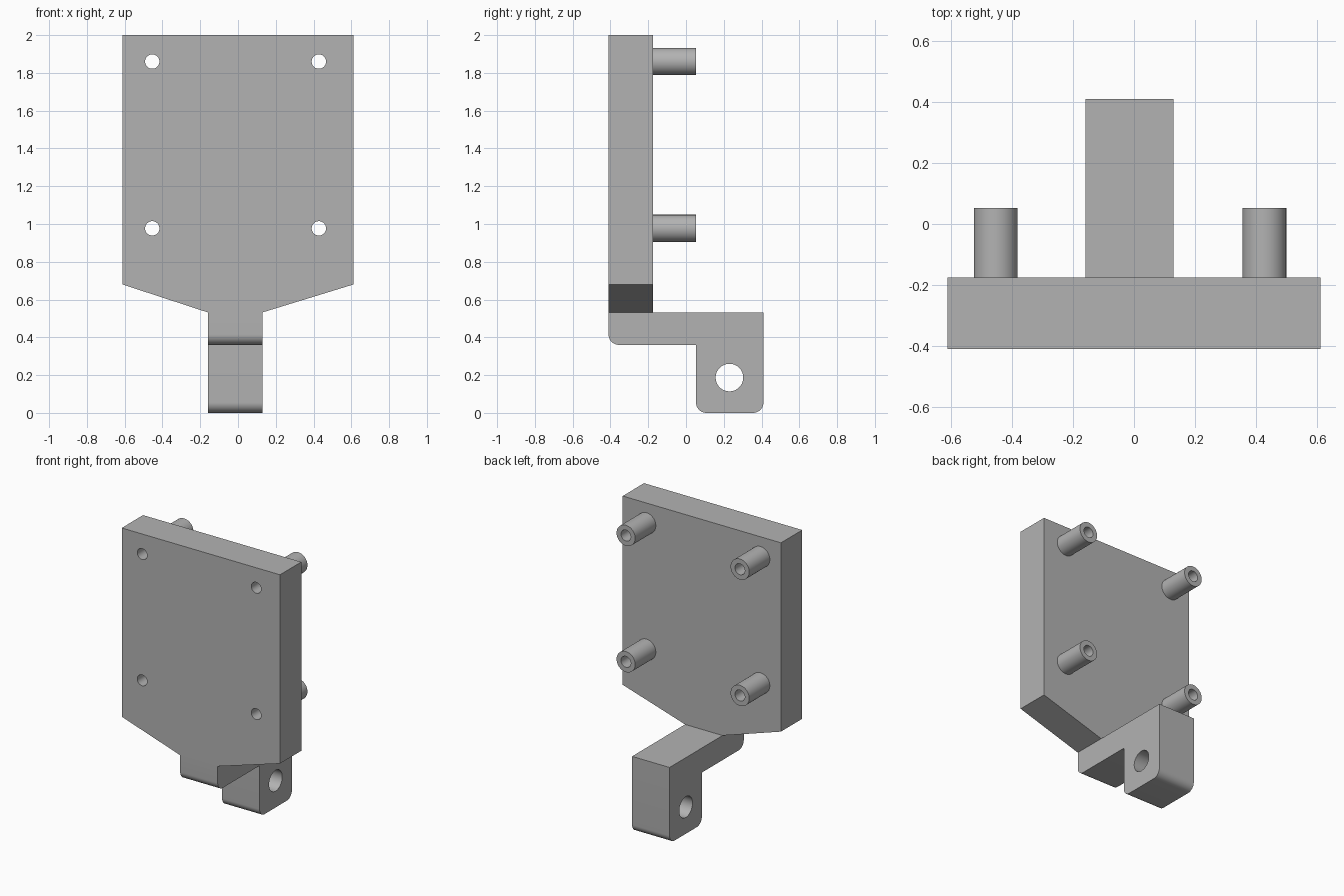
import bpy
import bmesh
from math import cos, sin, pi, radians
from mathutils import Matrix, Vector

cube = bpy.data.objects.get("Cube")
if cube:
    bpy.data.objects.remove(cube, do_unlink=True)

grey = bpy.data.materials.new("plain grey")
grey.use_nodes = True
colour = (0.45, 0.45, 0.45, 1)
grey.diffuse_color = colour
grey.node_tree.nodes["Principled BSDF"].inputs["Base Color"].default_value = colour

FRONT, PLATE_BACK, POST_END = -0.41, -0.175, 0.053
ARM_LEFT, ARM_RIGHT, ARM_TOP = 0.13, -0.16, 0.532


def make_object(name, bm):
    bmesh.ops.recalc_face_normals(bm, faces=bm.faces)
    mesh = bpy.data.meshes.new(name)
    bm.to_mesh(mesh)
    bm.free()
    mesh.materials.append(grey)
    obj = bpy.data.objects.new(name, mesh)
    bpy.context.collection.objects.link(obj)
    return obj


def prism(name, outline, offset):
    """Extrude a closed outline of 3D points along an offset."""
    bm = bmesh.new()
    face = bm.faces.new([bm.verts.new(p) for p in outline])
    new = bmesh.ops.extrude_face_region(bm, geom=[face], use_keep_orig=True)["geom"]
    bmesh.ops.translate(bm, vec=offset,
                        verts=[v for v in new if isinstance(v, bmesh.types.BMVert)])
    return make_object(name, bm)


def rod(name, start, end, radius):
    """Cylinder between two points."""
    start, end = Vector(start), Vector(end)
    axis = end - start
    turn = axis.to_track_quat("Z", "Y").to_matrix().to_4x4()
    bm = bmesh.new()
    bmesh.ops.create_cone(bm, cap_ends=True, segments=64, radius1=radius,
                          radius2=radius, depth=axis.length,
                          matrix=Matrix.Translation((start + end) / 2) @ turn)
    return make_object(name, bm)


def combine(obj, other, operation, keep=False):
    """Apply a boolean and discard the helper unless it is needed again."""
    mod = obj.modifiers.new(operation.title(), "BOOLEAN")
    mod.operation, mod.solver, mod.object = operation, "EXACT", other
    bpy.context.view_layer.objects.active = obj
    bpy.ops.object.modifier_apply(modifier=mod.name)
    if not keep:
        bpy.data.objects.remove(other, do_unlink=True)


def rounded(y, z, start, radius=0.055):
    """Quarter-circle corner points, given the arc centre and start angle."""
    return [(y + radius * cos(radians(start) + i * pi / 24),
             z + radius * sin(radians(start) + i * pi / 24)) for i in range(13)]


# Plate with tapered lower edge
plate_outline = [(-0.612, 2), (0.612, 2), (0.612, 0.68), (ARM_LEFT, ARM_TOP),
                 (ARM_RIGHT, ARM_TOP), (-0.612, 0.68)]
bracket = prism("bracket", [(x, FRONT, z) for x, z in plate_outline],
                (0, PLATE_BACK - FRONT, 0))

# Arm reaching back to the hinge lug, with rounded lower corners
r = 0.055
arm_outline = ([(FRONT, ARM_TOP)] + rounded(FRONT + r, 0.36 + r, 180)
               + [(0.053, 0.36)] + rounded(0.053 + r, r, 180)
               + rounded(0.41 - r, r, 270) + [(0.41, ARM_TOP)])
arm = prism("arm", [(ARM_RIGHT, y, z) for y, z in arm_outline],
            (ARM_LEFT - ARM_RIGHT, 0, 0))
combine(bracket, arm, "UNION")

# Hinge pin hole
combine(bracket, rod("pin_cutter", (-1, 0.23, 0.187), (1, 0.23, 0.187), 0.073),
        "DIFFERENCE")

# Hollow standoffs, drilled through the plate
parts = [bracket]
for side, x in (("right", -0.454), ("left", 0.428)):
    for level, z in (("lower", 0.977), ("upper", 1.86)):
        post = rod(f"{level}_{side}_standoff", (x, PLATE_BACK, z), (x, POST_END, z), 0.072)
        drill = rod("drill", (x, -1, z), (x, 1, z), 0.038)
        combine(post, drill, "DIFFERENCE", keep=True)
        combine(bracket, drill, "DIFFERENCE")
        parts.append(post)

bpy.ops.object.select_all(action="DESELECT")
for part in parts:
    part.select_set(True)
bpy.context.view_layer.objects.active = bracket
bpy.ops.object.shade_smooth_by_angle(angle=radians(30))
